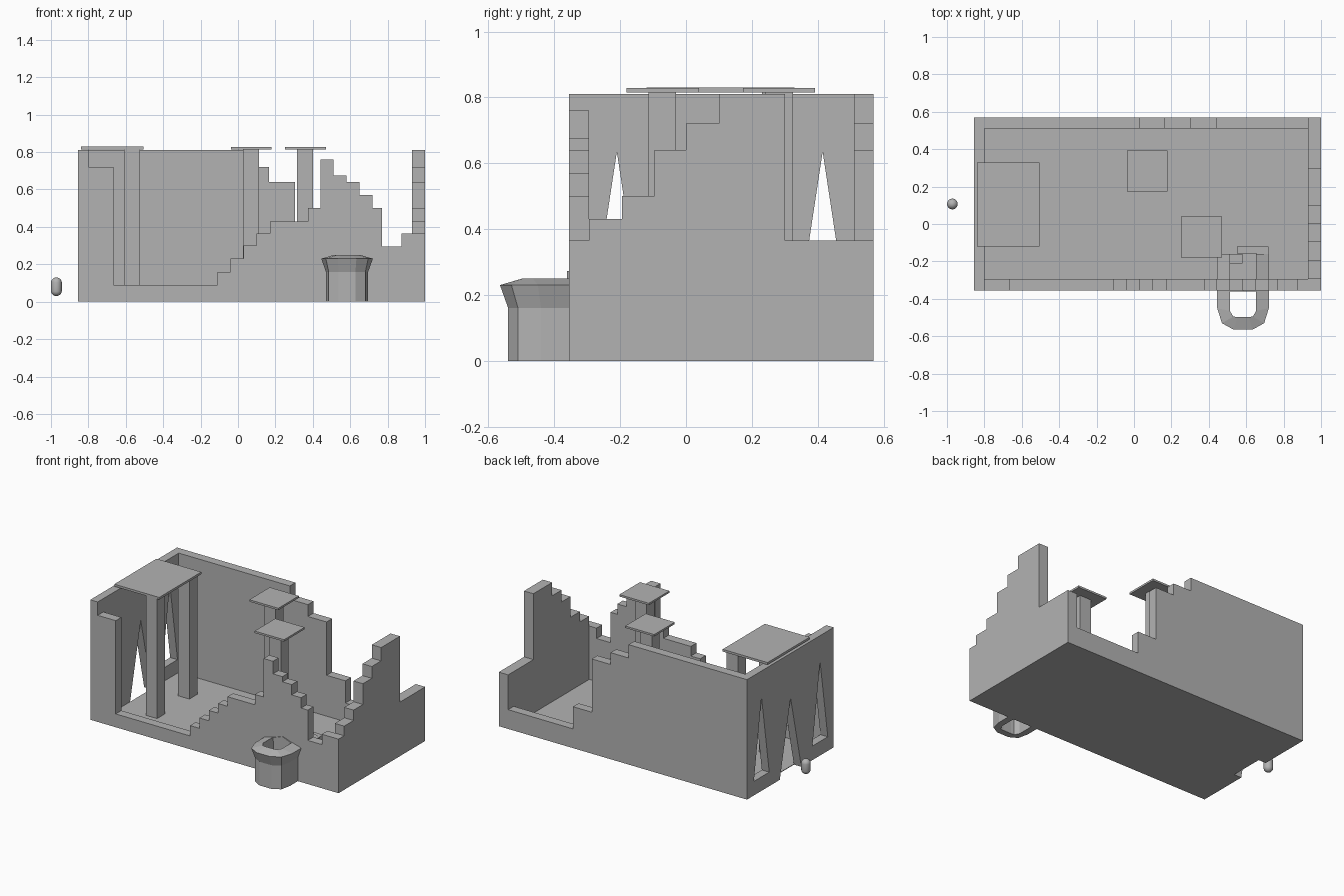
import bpy, bmesh
from mathutils import Vector

if "Cube" in bpy.data.objects:
    bpy.data.objects.remove(bpy.data.objects["Cube"])

stone = bpy.data.materials.new("grey_stone")
stone.diffuse_color = (0.45, 0.45, 0.45, 1)
stone.use_nodes = True
stone.node_tree.nodes["Principled BSDF"].inputs["Base Color"].default_value = stone.diffuse_color


def finish(bm, name):
    bmesh.ops.recalc_face_normals(bm, faces=bm.faces[:])
    me = bpy.data.meshes.new(name)
    bm.to_mesh(me)
    bm.free()
    me.materials.append(stone)
    ob = bpy.data.objects.new(name, me)
    bpy.context.collection.objects.link(ob)
    return ob


def box(name, x0, x1, y0, y1, z0, z1):
    bm = bmesh.new()
    bmesh.ops.create_cube(bm, size=1)
    for v in bm.verts:
        v.co = ((x0 + x1) / 2 + v.co.x * (x1 - x0),
                (y0 + y1) / 2 + v.co.y * (y1 - y0),
                (z0 + z1) / 2 + v.co.z * (z1 - z0))
    return finish(bm, name)


def wall(name, axis, start, thick, loops):
    """Fill (along, z) outlines, holes included, and extrude across the wall."""
    bm = bmesh.new()
    normal = Vector((0, 1, 0)) if axis == "x" else Vector((1, 0, 0))
    edges = []
    for loop in loops:
        vs = [bm.verts.new((a, start, z) if axis == "x" else (start, a, z)) for a, z in loop]
        edges += [bm.edges.new((vs[i - 1], vs[i])) for i in range(len(vs))]
    bmesh.ops.triangle_fill(bm, use_beauty=True, edges=edges, normal=normal)
    ret = bmesh.ops.extrude_face_region(bm, geom=bm.faces[:])
    moved = [g for g in ret["geom"] if isinstance(g, bmesh.types.BMVert)]
    bmesh.ops.translate(bm, verts=moved, vec=normal * thick)
    return finish(bm, name)


def stairs(start, steps):
    """Outline from (end, height) pairs, closed along the ground."""
    pts, a = [(start, 0)], start
    for end, z in steps:
        pts += [(a, z), (end, z)]
        a = end
    return pts + [(a, 0)]


# ruined front, back and right walls with stepped tops
wall("front_wall", "x", -0.355, 0.06, [stairs(-0.855, [
    (-0.80, 0.81), (-0.665, 0.72), (-0.11, 0.09), (-0.04, 0.16), (0.03, 0.23),
    (0.10, 0.30), (0.17, 0.365), (0.375, 0.43), (0.44, 0.50), (0.51, 0.76),
    (0.58, 0.675), (0.65, 0.64), (0.72, 0.57), (0.77, 0.50), (0.875, 0.295), (1.0, 0.365)])])
wall("back_wall", "x", 0.51, 0.06, [stairs(-0.855, [
    (0.03, 0.81), (0.165, 0.72), (0.305, 0.64), (0.445, 0.28), (0.93, 0.13), (1.0, 0.365)])])
wall("right_wall", "y", 0.93, 0.07, [stairs(-0.295, [
    (-0.195, 0.43), (-0.095, 0.50), (0.0, 0.64), (0.10, 0.72), (0.30, 0.81), (0.51, 0.365)])])

# left wall: pointed doorway between two pointed windows
outline = [(-0.295, 0), (-0.295, 0.81), (0.51, 0.81), (0.51, 0),
           (0.22, 0), (0.105, 0.51), (-0.01, 0)]
windows = [[(c - 0.082, 0.095), (c, 0.635), (c + 0.082, 0.095)] for c in (-0.21, 0.415)]
wall("left_wall", "y", -0.855, 0.055, [outline] + windows)

# floor
box("floor", -0.80, 0.93, -0.295, 0.51, 0, 0.004)

# pillars and flat caps
for i, (x, y) in enumerate([(-0.567, -0.072), (-0.567, 0.273), (0.07, 0.283), (0.358, -0.072)]):
    box(f"pillar_{i + 1}", x - 0.042, x + 0.042, y - 0.042, y + 0.042, 0.0, 0.815)
box("large_cap", -0.84, -0.505, -0.12, 0.33, 0.815, 0.83)
box("back_cap", -0.037, 0.18, 0.173, 0.392, 0.815, 0.828)
box("front_cap", 0.25, 0.47, -0.18, 0.04, 0.815, 0.828)

# horseshoe turret: half path of (body, rim, inner) offsets, mirrored
CX = 0.583
half = [((0.113, -0.16), (0.138, -0.16), (0.07, -0.16)),
        ((0.113, -0.44), (0.138, -0.45), (0.07, -0.465)),
        ((0.098, -0.51), (0.113, -0.53), (0.052, -0.495)),
        ((0.045, -0.54), (0.05, -0.565), (0.03, -0.497))]
path = [[(-x, y) for x, y in s] for s in half] + [list(s) for s in reversed(half)]
bm = bmesh.new()
rings = []
for body, rim, inner in path:
    section = [(body, 0), (body, 0.16), (rim, 0.23), (inner, 0.25), (inner, 0)]
    rings.append([bm.verts.new((CX + p[0], p[1], z)) for p, z in section])
for r, s in zip(rings, rings[1:]):
    for k in range(5):
        bm.faces.new((r[k], r[(k + 1) % 5], s[(k + 1) % 5], s[k]))
bm.faces.new(rings[0])
bm.faces.new(rings[-1])
finish(bm, "turret")

# turned-in turret ends inside the room, and the small peak on the wall
box("turret_left_end", 0.51, 0.58, -0.21, -0.16, 0, 0.23)
box("turret_right_side", 0.655, 0.72, -0.16, -0.12, 0, 0.23)
box("turret_right_end", 0.55, 0.655, -0.158, -0.12, 0, 0.23)
wall("turret_peak", "x", -0.361, 0.006, [[(0.45, 0.225), (CX, 0.273), (0.716, 0.225)]])

# small capsule standing outside the doorway
bm = bmesh.new()
bmesh.ops.create_uvsphere(bm, u_segments=24, v_segments=13, radius=0.029)
for v in bm.verts:
    v.co.z += 0.021 if v.co.z > 0 else -0.021
    v.co += Vector((-0.971, 0.107, 0.08))
capsule = finish(bm, "capsule_figure")
for p in capsule.data.polygons:
    p.use_smooth = True
